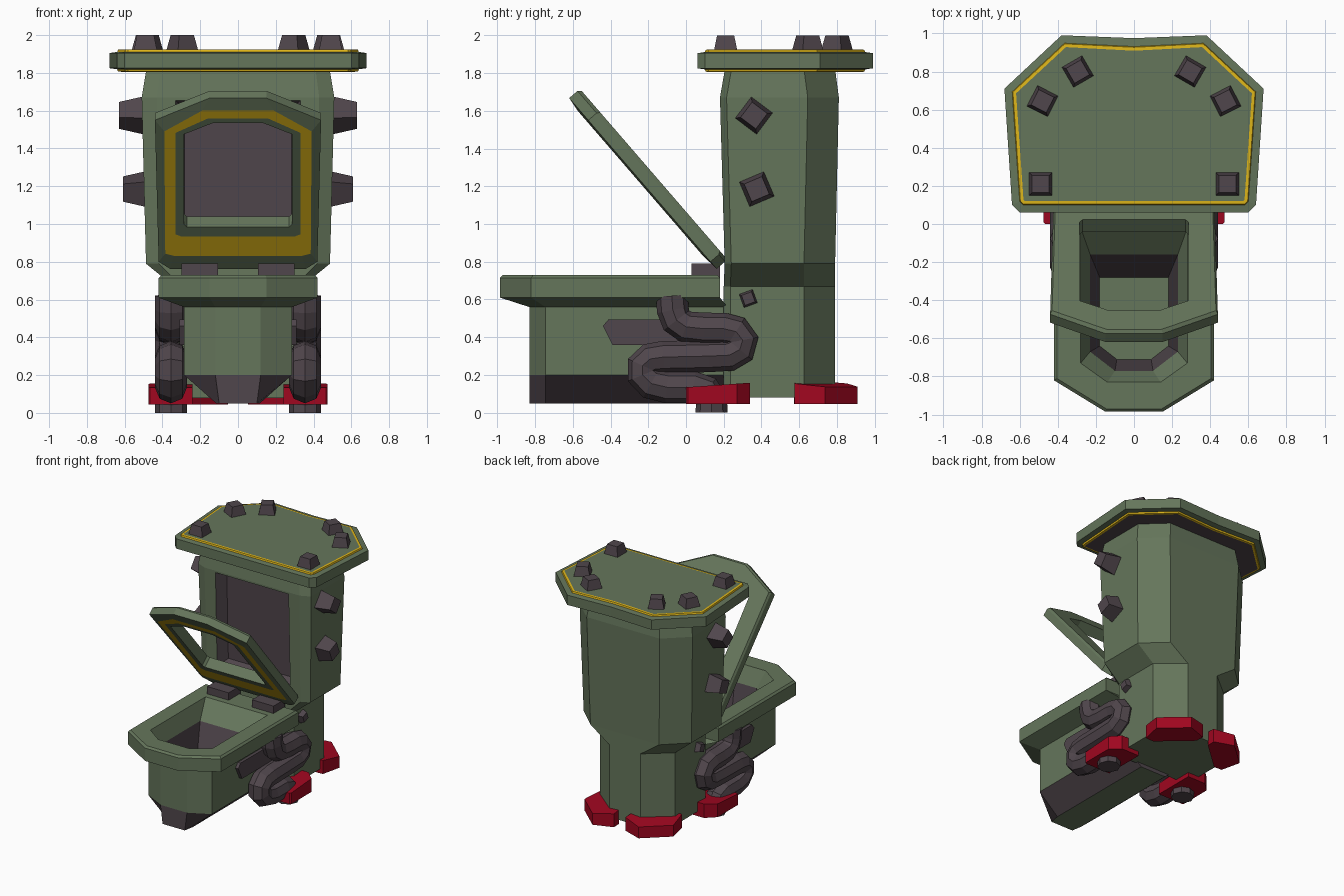
import bpy, bmesh, math
from mathutils import Matrix, Vector

if "Cube" in bpy.data.objects:
    bpy.data.objects.remove(bpy.data.objects["Cube"])

GREEN, GREY, GOLD, RED = range(4)
MATS = []
for mat_name, col in (("olive green", (.13, .18, .105)), ("warm dark grey", (.08, .061, .072)),
                      ("gold", (.74, .47, .01)), ("deep red", (.35, .002, .014))):
    m = bpy.data.materials.new(mat_name)
    m.diffuse_color = (*col, 1)
    m.use_nodes = True
    m.node_tree.nodes["Principled BSDF"].inputs["Base Color"].default_value = m.diffuse_color
    MATS.append(m)


def finish(name, bm):
    bmesh.ops.recalc_face_normals(bm, faces=bm.faces)
    me = bpy.data.meshes.new(name)
    bm.to_mesh(me)
    bm.free()
    for m in MATS:
        me.materials.append(m)
    ob = bpy.data.objects.new(name, me)
    bpy.context.collection.objects.link(ob)
    return ob


def full(half):
    """Mirror a half outline (x >= 0) into a closed outline."""
    return list(half) + [(-x, y) for x, y in reversed(half) if x > 0]


def loft(rings, mats, caps=(GREEN, GREEN), closed=False):
    """Skin a stack of rings; mats gives the colour of each band."""
    bm = bmesh.new()
    vs = [[bm.verts.new(p) for p in r] for r in rings]
    pairs = list(zip(vs, vs[1:])) + ([(vs[-1], vs[0])] if closed else [])
    for (a, b), mat in zip(pairs, mats):
        n = len(a)
        for i in range(n):
            j = (i + 1) % n
            bm.faces.new((a[i], a[j], b[j], b[i])).material_index = mat
    if not closed:
        bm.faces.new(vs[0]).material_index = caps[0]
        bm.faces.new(vs[-1]).material_index = caps[1]
    bmesh.ops.recalc_face_normals(bm, faces=bm.faces)
    return bm


def level(half, z):
    return [(x, y, z) for x, y in full(half)]


def stud(name, base, size, tip, height, orient, angle):
    """Tapered square stud standing on a surface."""
    bm = bmesh.new()
    r = math.sqrt(.5)
    mat = (Matrix.Translation(base) @ orient @ Matrix.Rotation(math.radians(angle + 45), 4, 'Z')
           @ Matrix.Translation((0, 0, height / 2)))
    bmesh.ops.create_cone(bm, cap_ends=True, segments=4, radius1=size * r, radius2=tip * r,
                          depth=height, matrix=mat)
    for f in bm.faces:
        f.material_index = GREY
    finish(name, bm)


# Tower: narrow base flaring into the tank, with a recessed front panel
def tower_ring(z, side, front, back, y0, y1):
    return level([(front, y0), (side, y0 + .035), (side, y1 - .165), (back, y1)], z)


bm = loft([tower_ring(.08, .34, .30, .14, .20, .79),
           tower_ring(.67, .34, .30, .14, .20, .79),
           tower_ring(.79, .487, .42, .31, .205, .79),
           tower_ring(1.67, .51, .43, .33, .18, .81),
           tower_ring(1.82, .485, .41, .31, .206, .79)], [GREEN] * 4)
front = [f for f in bm.faces if f.normal.y < -.9 and abs(f.calc_center_median().x) < .1
         and .9 < f.calc_center_median().z < 1.6]
bmesh.ops.inset_individual(bm, faces=front, thickness=.05)
for v in front[0].verts:
    top = v.co.z > 1.2
    v.co = (math.copysign(.33, v.co.x), .1804 if top else .2025, 1.655 if top else .88)
bmesh.ops.inset_individual(bm, faces=front, thickness=.065, depth=-.08)
front[0].material_index = GREY
for e in front[0].edges:
    for f in e.link_faces:
        f.material_index = GREY
finish("tank_tower", bm)

# Tank lid with raised gold pinstripes above and below
plan = [(.60, .06), (.64, .10), (.68, .71), (.38, .99), (0, .975)]
bm = loft([level(plan, 1.825), level(plan, 1.905)], [GREEN])
for cap in [f for f in bm.faces if abs(f.normal.z) > .9]:
    inner = GREEN if cap.normal.z > 0 else GREY
    bmesh.ops.inset_individual(bm, faces=[cap], thickness=.044, depth=.006)
    for thick, rise in ((.004, .012), (.018, .001)):
        res = bmesh.ops.inset_individual(bm, faces=[cap], thickness=thick, depth=rise)
        for f in res["faces"]:
            f.material_index = GOLD
    cap.material_index = inner
finish("tank_lid", bm)

# Bowl: outside, rim and hollow in one skin
def bowl_ring(z, tip_half, tip, half, corner, back):
    return level([(tip_half, tip), (half, corner), (half, back)], z)


finish("bowl", loft([bowl_ring(.05, .10, -.83, .115, -.745, .22),
                     bowl_ring(.20, .12, -.83, .285, -.745, .22),
                     bowl_ring(.56, .12, -.83, .285, -.745, .22),
                     bowl_ring(.61, .15, -.985, .42, -.82, .18),
                     bowl_ring(.715, .15, -.985, .42, -.82, .18),
                     bowl_ring(.73, .145, -.97, .405, -.81, .165),
                     bowl_ring(.73, .14, -.83, .28, -.73, -.02),
                     bowl_ring(.60, .10, -.77, .23, -.67, -.16),
                     bowl_ring(.30, .09, -.71, .18, -.64, -.28)],
                    [GREY] + [GREEN] * 6 + [GREY]))

# Raised seat, tilted forward, with a gold band on its underside
def seat_ring(half, w):
    c, s = .654, .757
    return [(x, .155 - v * c + w * s, .756 + v * s + w * c) for x, v in full(half)]


hole = [(.27, .30), (.285, .32), (.285, .95), (.13, 1.03)]
band_in = [(.30, .235), (.33, .25), (.33, .96), (.16, 1.06)]
band_out = [(.34, .10), (.385, .115), (.39, .97), (.19, 1.115)]
rim = [(.36, 0), (.42, .05), (.44, 1.04), (.15, 1.195)]
rim_top = [(.35, .01), (.41, .06), (.43, 1.03), (.145, 1.18)]
finish("seat", loft([seat_ring(hole, .0), seat_ring(band_in, .0), seat_ring(band_out, .0),
                     seat_ring(rim, .01), seat_ring(rim, .068), seat_ring(rim_top, .085),
                     seat_ring(hole, .085)],
                    [GREEN, GOLD, GREEN, GREEN, GREEN, GREEN, GREEN], closed=True))

# Pipe path in the side plane (y, z)
pipe_path = [(-.075, .62), (-.07, .545), (-.05, .49), (0, .455), (.10, .445), (.20, .445),
             (.265, .43), (.30, .385), (.285, .335), (.23, .305), (.12, .30), (-.12, .295),
             (-.19, .285), (-.23, .25), (-.23, .20), (-.185, .155), (-.10, .135), (.04, .135),
             (.105, .115), (.135, .06), (.135, 0)]

UP = Matrix.Identity(4)
for s, tag in ((-1, "left"), (1, "right")):
    # Coiled pipe
    cu = bpy.data.curves.new("pipe_" + tag, 'CURVE')
    cu.dimensions = '3D'
    cu.bevel_depth = .085
    cu.bevel_resolution = 2
    cu.use_fill_caps = True
    sp = cu.splines.new('POLY')
    sp.points.add(len(pipe_path) - 1)
    for p, (y, z) in zip(sp.points, pipe_path):
        p.co = (s * .355, y, z, 1)
    sp.use_smooth = False
    cu.materials.append(MATS[GREY])
    ob = bpy.data.objects.new("pipe_" + tag, cu)
    bpy.context.collection.objects.link(ob)
    bpy.ops.object.select_all(action='DESELECT')
    ob.select_set(True)
    bpy.context.view_layer.objects.active = ob
    bpy.ops.object.convert(target='MESH')

    # Slab on the bowl side, bevelled outwards
    slab = [(-.44, .46), (-.39, .36), (0, .36), (0, .495), (-.41, .495)]
    finish("side_slab_" + tag, loft([[(s * x, y, z) for y, z in slab] for x in (.27, .31)],
                                    [GREY], (GREY, GREY)))

    # Seat hinge block
    rect = [(.105, .03), (.30, .03), (.30, .18), (.105, .18)]
    finish("hinge_" + tag, loft([[(s * x, y, z) for x, y in rect] for z in (.71, .79)],
                                [GREY], (GREY, GREY)))

    # Front foot around the pipe end, top rising towards the back
    foot = [(.24, 0), (.465, 0), (.475, .01), (.475, .27), (.40, .34), (.24, .34)]
    finish("front_foot_" + tag, loft([[(s * x, y, .045) for x, y in foot],
                                      [(s * x, y, .135 + .07 * y) for x, y in foot]],
                                     [RED], (RED, RED)))

    # Back foot set across the tower's rear corner
    pad = [(-.16, -.09), (.16, -.09), (.21, -.04), (.13, .105), (-.13, .105), (-.21, -.04)]
    t, o = Vector((.745, -.667)), Vector((.667, .745))
    pts = [(Vector((.235, .745)) + t * a + o * b, b) for a, b in pad]
    finish("back_foot_" + tag, loft([[(s * p.x, p.y, .045) for p, b in pts],
                                     [(s * p.x, p.y, .15 - .12 * b) for p, b in pts]],
                                    [RED], (RED, RED)))

    # Studs on the lid and on the tower sides
    for i, (x, y, a) in enumerate(((.49, .21, 0), (.48, .645, 27), (.295, .80, -30))):
        stud(f"lid_stud_{tag}_{i}", (s * x, y, 1.915), .125, .09, .085, UP, s * a)
    out = Matrix.Rotation(s * math.pi / 2, 4, 'Y')
    for i, (x, y, z, size, h, a) in enumerate(((.495, .36, 1.575, .145, .135, -37),
                                               (.485, .375, 1.185, .145, .125, 23),
                                               (.33, .33, .605, .08, .05, 20))):
        stud(f"tower_stud_{tag}_{i}", (s * x, y, z), size, size * .7, h, out, s * a)
